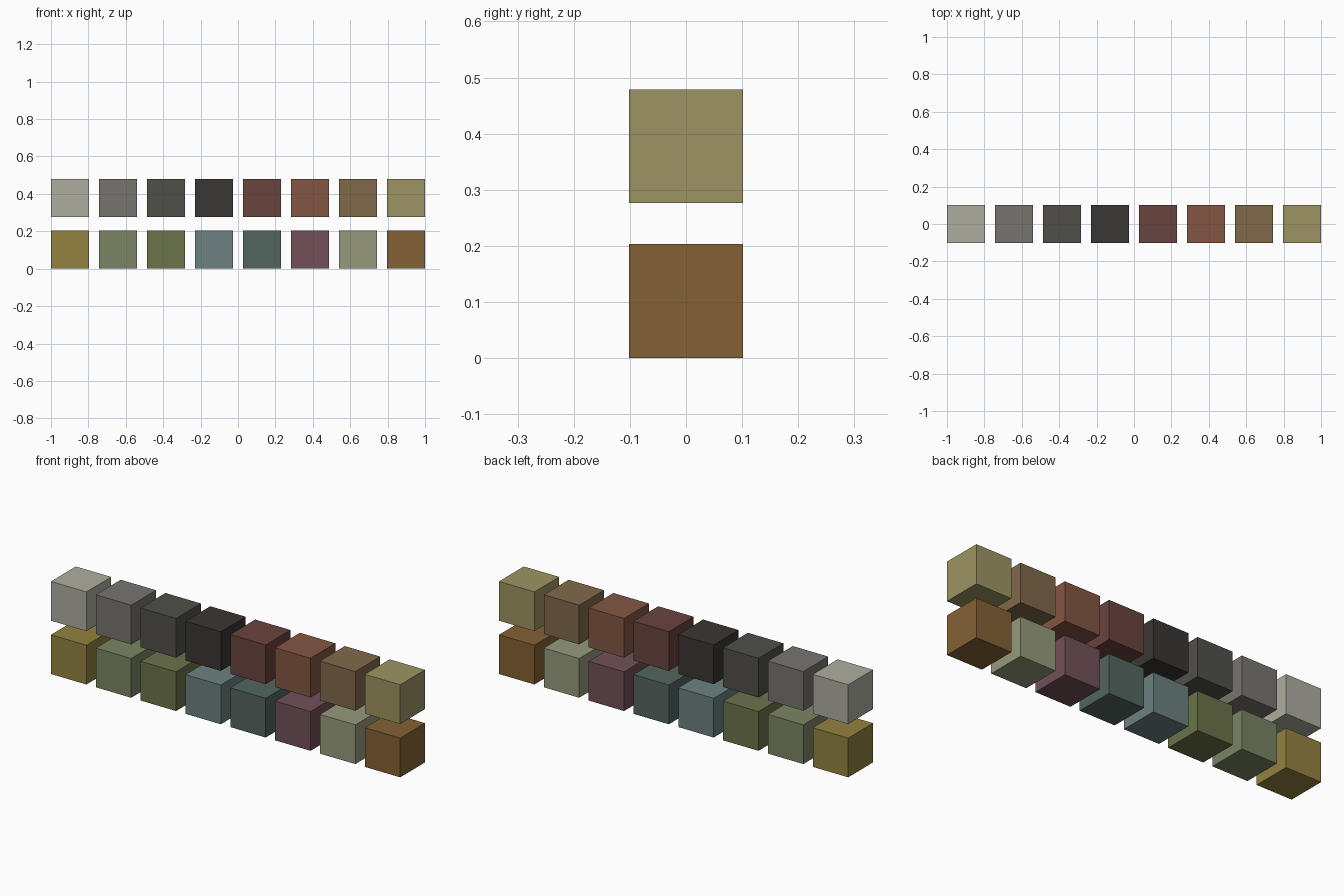
import bpy

if "Cube" in bpy.data.objects:
    bpy.data.objects.remove(bpy.data.objects["Cube"])

SIZE = 0.203                     # cube edge
PITCH = (2 - SIZE) / 7           # spacing between columns
ROWS = {
    "lower": (SIZE / 2, ["938240", "7A8562", "6B734A", "6D8080",
                         "536560", "715058", "969A7B", "856235"]),
    "upper": (0.276 + SIZE / 2, ["AEAEA0", "787570", "504F49", "3A3633",
                                 "69433F", "835642", "80694A", "9E9463"]),
}


def linear(hex_colour):
    channels = [int(hex_colour[i:i + 2], 16) / 255 for i in (0, 2, 4)]
    return [c / 12.92 if c <= 0.04045 else ((c + 0.055) / 1.055) ** 2.4
            for c in channels] + [1.0]


def add_cube(name, x, z, colour):
    bpy.ops.mesh.primitive_cube_add(size=SIZE, location=(x, 0, z))
    cube = bpy.context.object
    cube.name = name
    mat = bpy.data.materials.new(name + "_colour")
    mat.diffuse_color = linear(colour)
    mat.use_nodes = True
    mat.node_tree.nodes["Principled BSDF"].inputs["Base Color"].default_value = mat.diffuse_color
    cube.data.materials.append(mat)


# Two rows of eight colour swatch cubes
for row, (z, colours) in ROWS.items():
    for i, colour in enumerate(colours):
        add_cube(f"{row}_swatch_cube_{i + 1}", -1 + SIZE / 2 + i * PITCH, z, colour)
